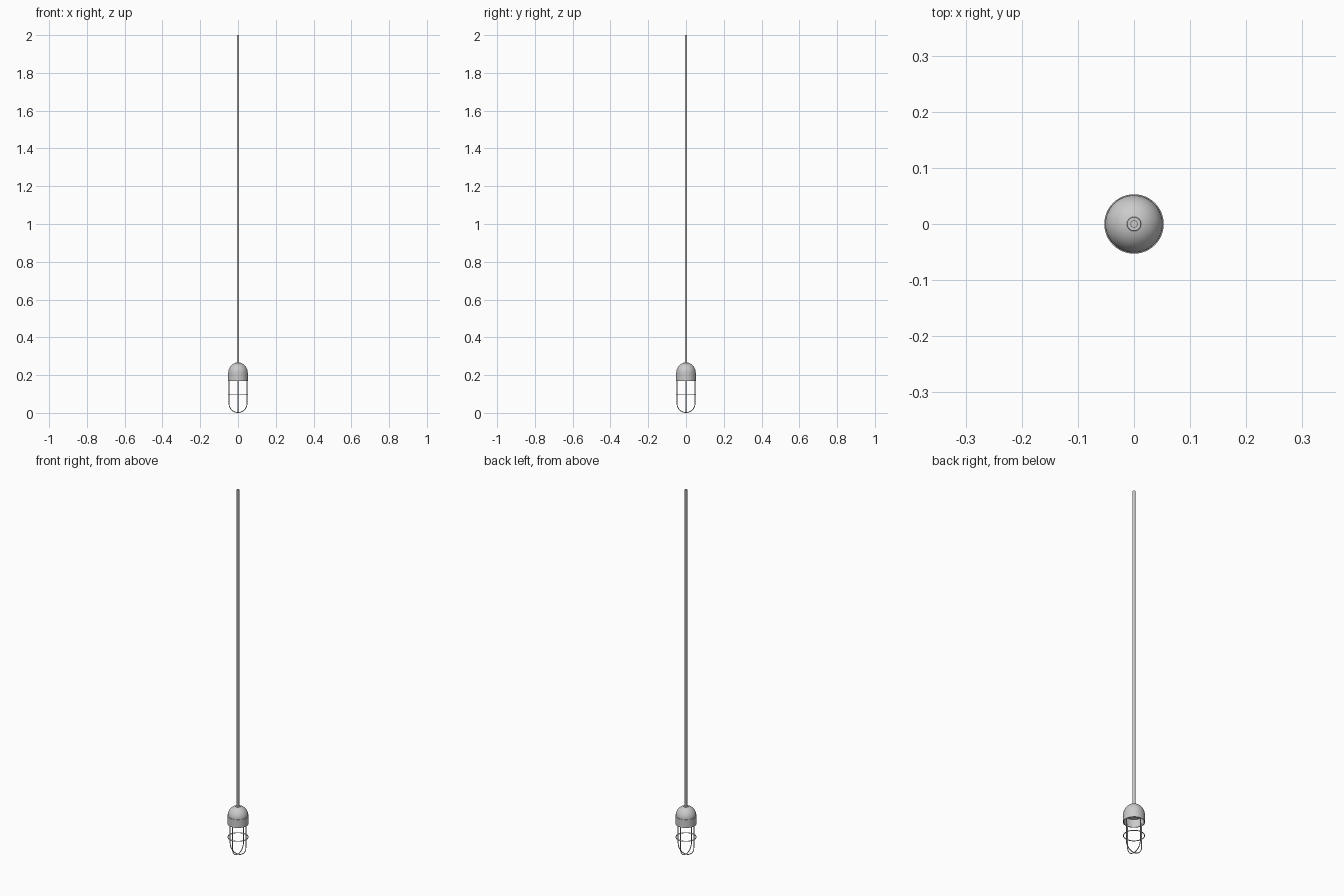
import bpy, bmesh, math
from mathutils import Vector

if "Cube" in bpy.data.objects:
    bpy.data.objects.remove(bpy.data.objects["Cube"])

def lathe(name, profile, steps=48):
    bm = bmesh.new()
    vs = [bm.verts.new((r, 0, z)) for r, z in profile]
    es = [bm.edges.new(p) for p in zip(vs, vs[1:])]
    bmesh.ops.spin(bm, geom=vs + es, cent=(0, 0, 0), axis=(0, 0, 1),
                   angle=2 * math.pi, steps=steps)
    bmesh.ops.remove_doubles(bm, verts=bm.verts, dist=1e-5)
    bmesh.ops.recalc_face_normals(bm, faces=bm.faces)
    me = bpy.data.meshes.new(name)
    bm.to_mesh(me)
    bm.free()
    ob = bpy.data.objects.new(name, me)
    bpy.context.collection.objects.link(ob)
    bpy.ops.object.select_all(action='DESELECT')
    ob.select_set(True)
    bpy.context.view_layer.objects.active = ob
    bpy.ops.object.shade_smooth_by_angle(angle=math.radians(35))
    return ob

def wire(name, points, radius, cyclic=False):
    cu = bpy.data.curves.new(name, 'CURVE')
    cu.dimensions = '3D'
    cu.bevel_depth = radius
    cu.bevel_resolution = 2
    cu.use_fill_caps = True
    sp = cu.splines.new('POLY')
    sp.points.add(len(points) - 1)
    for p, co in zip(sp.points, points):
        p.co = (*co, 1)
    sp.use_cyclic_u = cyclic
    sp.use_smooth = True
    ob = bpy.data.objects.new(name, cu)
    bpy.context.collection.objects.link(ob)
    return ob

def arc(r, cz, a0, a1, n):
    return [(r * math.cos(math.radians(a0 + (a1 - a0) * i / n)),
             cz + r * math.sin(math.radians(a0 + (a1 - a0) * i / n))) for i in range(n + 1)]

# Hollow domed holder: wide collar, slightly narrower dome, open underneath
R, SEAM, BASE = 0.053, 0.215, 0.17
lathe("lamp_holder", [(0.049, SEAM), (0.049, BASE), (R, BASE), (R, SEAM)]
      + arc(0.051, SEAM, 0, 90, 14)[:-1] + [(0, SEAM + 0.051)])

# Closing disc inside the collar
lathe("socket_plate", [(0, SEAM - 0.002), (0.0495, SEAM - 0.002)])

# Cord grommet and hanging cord
lathe("cord_grommet", [(0.014, 0.26), (0.012, 0.267), (0, 0.267)], 24)
lathe("cord", [(0, 0.255), (0.0065, 0.255), (0.0065, 2), (0, 2)], 20)

# Guard cage: two crossed U-shaped wires and a ring around them
W, CR = 0.0022, 0.0475
u = [(CR, 0.18)] + arc(CR, CR + W, 0, -180, 24) + [(-CR, 0.18)]
wire("cage_wire_side", [(a, 0, z) for a, z in u], W)
wire("cage_wire_front", [(0, a, z) for a, z in u], W)
wire("cage_ring", [(x, y, 0.096) for x, y in arc(0.0505, 0, 0, 352.5, 47)], W, True)
